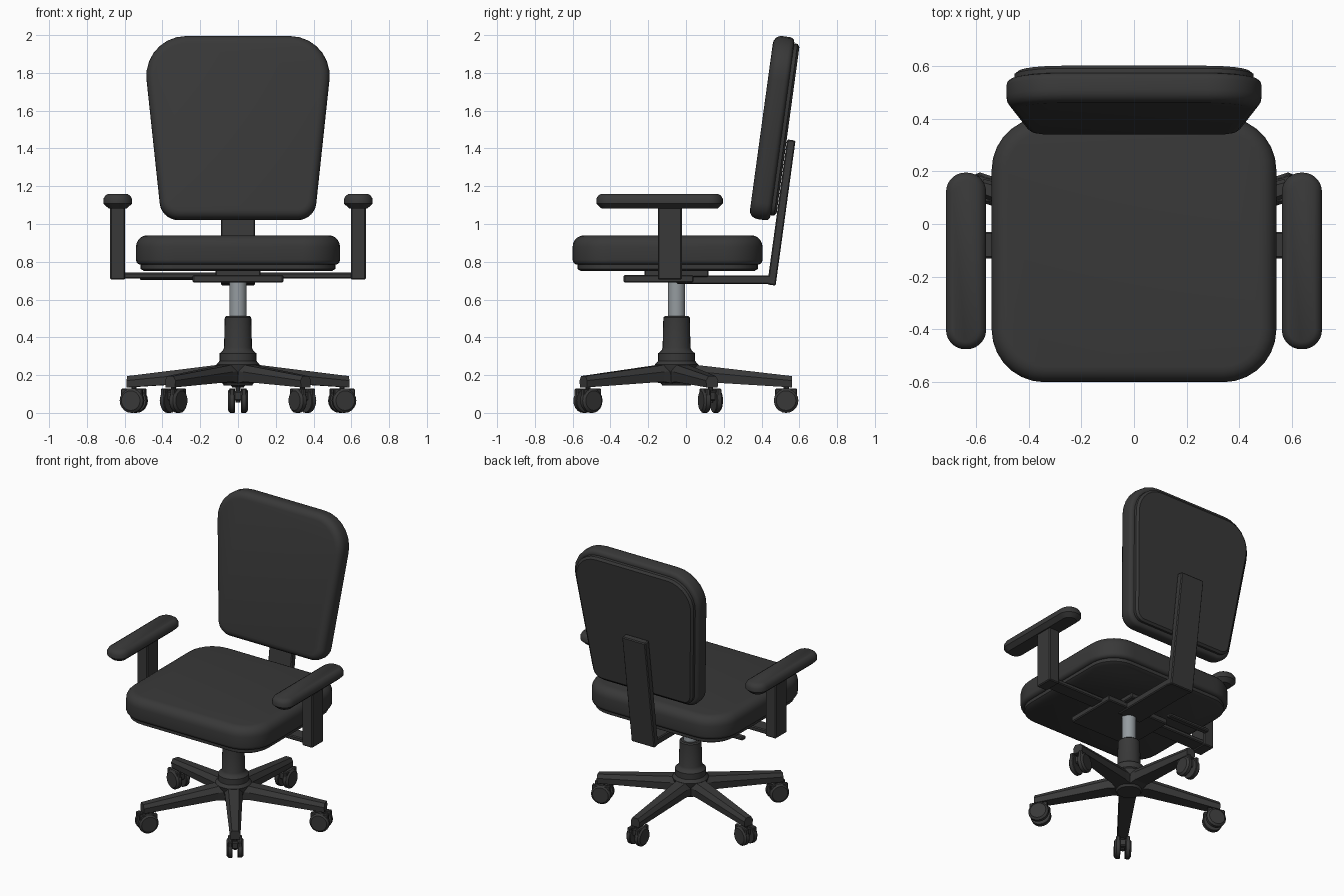
import bpy, bmesh, math
from mathutils import Matrix, Vector

if "Cube" in bpy.data.objects:
    bpy.data.objects.remove(bpy.data.objects["Cube"])


def colour(name, rgb):
    m = bpy.data.materials.new(name)
    m.diffuse_color = (*rgb, 1)
    m.use_nodes = True
    m.node_tree.nodes["Principled BSDF"].inputs["Base Color"].default_value = m.diffuse_color
    return m


BLACK = colour("charcoal", (0.04, 0.04, 0.04))
STEEL = colour("steel grey", (0.30, 0.33, 0.35))
CY = -0.05  # y of the central column


def finish(name, bm, mat=BLACK, matrix=None, smooth=True):
    bmesh.ops.recalc_face_normals(bm, faces=bm.faces)
    me = bpy.data.meshes.new(name)
    bm.to_mesh(me)
    bm.free()
    if matrix:
        me.transform(matrix)
    me.materials.append(mat)
    ob = bpy.data.objects.new(name, me)
    bpy.context.collection.objects.link(ob)
    if smooth:
        bpy.ops.object.select_all(action='DESELECT')
        ob.select_set(True)
        bpy.context.view_layer.objects.active = ob
        bpy.ops.object.shade_smooth_by_angle(angle=math.radians(35))
    return ob


def loft(name, rings, **kw):
    """Skin a list of equal-length point rings and cap both ends."""
    bm = bmesh.new()
    vs = [[bm.verts.new(p) for p in r] for r in rings]
    n = len(vs[0])
    for a, b in zip(vs, vs[1:]):
        for i in range(n):
            j = (i + 1) % n
            bm.faces.new((a[i], a[j], b[j], b[i]))
    bm.faces.new(vs[0])
    bm.faces.new(vs[-1])
    return finish(name, bm, **kw)


def outline(lo, hi, tilt, inset, h, seg=7):
    """Rounded four-corner outline; lo and hi are (centre x, centre y, radius)."""
    pts = []
    for (cx, cy, r), a0, a1 in ((hi, tilt, 90), (lo, -90, tilt)):
        arc = [math.radians(a0 + (a1 - a0) * k / seg) for k in range(seg + 1)]
        part = [(cx + (r - inset) * math.cos(a), cy + (r - inset) * math.sin(a)) for a in arc]
        pts = part + pts
    full = pts + [(-x, y) for x, y in reversed(pts)]
    return [(x, y, h) for x, y in full]


def slab(name, lo, hi, tilt, steps, **kw):
    return loft(name, [outline(lo, hi, tilt, i, h) for i, h in steps], **kw)


def box(name, x, y, z, bevel=0.006, matrix=None):
    bm = bmesh.new()
    size = Matrix.Diagonal((x[1] - x[0], y[1] - y[0], z[1] - z[0], 1))
    mid = Matrix.Translation(((x[0] + x[1]) / 2, (y[0] + y[1]) / 2, (z[0] + z[1]) / 2))
    bmesh.ops.create_cube(bm, size=1, matrix=mid @ size)
    bmesh.ops.bevel(bm, geom=bm.edges[:], offset=bevel, segments=1, affect='EDGES')
    return finish(name, bm, matrix=matrix, smooth=False)


def lathe(name, profile, n=24, **kw):
    ring = lambda r, z: [(r * math.cos(2 * math.pi * k / n), r * math.sin(2 * math.pi * k / n), z)
                         for k in range(n)]
    return loft(name, [ring(r, z) for r, z in profile], **kw)


def round_edge(r, h, sign, n=4):
    """Quarter-round (inset, height) steps ending (sign 1) or starting (-1) at h."""
    a = [math.pi / 2 * k / n for k in range(n + 1)]
    s = [(r * (1 - math.cos(t)), h - sign * r * (1 - math.sin(t))) for t in a]
    return s if sign > 0 else s[::-1]


# Seat cushion and the pan beneath it
lo, hi = (0.34, -0.4, 0.2), (0.34, 0.205, 0.2)
slab("seat_cushion", lo, hi, 0, round_edge(0.025, 0.785, -1) + round_edge(0.06, 0.94, 1, 5))
slab("seat_pan", lo, hi, 0, [(0.045, 0.75), (0.025, 0.762), (0.025, 0.79)])

# Backrest cushion and rear shell, leaning back
lean = Matrix.Rotation(math.radians(-7.8), 4, 'X')
stand = Matrix(((1, 0, 0, 0), (0, 0, 1, 0), (0, 1, 0, 0), (0, 0, 0, 1)))
back = Matrix.Translation((0, 0.333, 1.032)) @ lean @ stand
lo, hi = (0.315, 0.1, 0.1), (0.275, 0.768, 0.21)
slab("backrest_cushion", lo, hi, -6.5,
     round_edge(0.045, 0, -1) + round_edge(0.025, 0.112, 1, 3), matrix=back)
slab("backrest_shell", lo, hi, -6.5, [(0.03, 0.105), (0.03, 0.13), (0.045, 0.142)], matrix=back)

# Back support: upright strap and horizontal arm to the mechanism
strap = Matrix.Translation((0, 0.43, 0.68)) @ lean
box("back_support_upright", (-0.09, 0.09), (0, 0.045), (0, 0.775), matrix=strap)
box("back_support_arm", (-0.09, 0.09), (-0.05, 0.455), (0.682, 0.728))

# Tilt mechanism under the seat
box("mechanism_plate", (-0.24, 0.24), (-0.33, 0.04), (0.69, 0.73))
box("mechanism_block", (-0.12, 0.12), (-0.22, 0.12), (0.72, 0.76))
box("tilt_lever", (-0.52, -0.2), (0.08, 0.12), (0.703, 0.727))

# Armrests
box("armrest_crossbar", (-0.65, 0.65), (-0.13, -0.03), (0.712, 0.742))
for side, s in (("left", -1), ("right", 1)):
    cx = s * 0.637
    box(side + "_armrest_post", (cx - 0.04, cx + 0.04), (-0.148, -0.022), (0.705, 1.09))
    slab(side + "_armrest_pad", (0.003, -0.402, 0.073), (0.003, 0.122, 0.073), 0,
         [(0.028, 1.082), (0, 1.108), (0, 1.133), (0.01, 1.15), (0.026, 1.16)],
         matrix=Matrix.Translation((cx, 0, 0)))

# Column and gas lift
column = Matrix.Translation((0, CY, 0))
lathe("base_hub", [(0.075, 0.145), (0.085, 0.16), (0.115, 0.255), (0.098, 0.275), (0.098, 0.315),
                   (0.08, 0.33), (0.074, 0.345), (0.07, 0.505), (0.062, 0.512)], matrix=column)
lathe("gas_lift", [(0.045, 0.49), (0.045, 0.7)], mat=STEEL, matrix=column)

# Five-legged base with twin-wheel casters
def leg_section(r, w, z0, z1):
    zm = z0 + (z1 - z0) * 0.6
    return [(r, -w * 0.9, z0), (r, w * 0.9, z0), (r, w, zm), (r, w * 0.6, z1),
            (r, -w * 0.6, z1), (r, -w, zm)]


for i in range(5):
    turn = column @ Matrix.Rotation(math.radians(90 + 72 * i), 4, 'Z')
    loft(f"base_leg_{i + 1}", [leg_section(0.02, 0.062, 0.15, 0.272),
                               leg_section(0.12, 0.056, 0.165, 0.252),
                               leg_section(0.61, 0.034, 0.135, 0.195)],
         matrix=turn, smooth=False)
    caster = turn @ Matrix.Translation((0.58, 0, 0.065))
    lathe(f"caster_pin_{i + 1}", [(0.014, -0.01), (0.014, 0.08)], n=10, matrix=caster)
    box(f"caster_bridge_{i + 1}", (-0.045, 0.03), (-0.025, 0.025), (0.0, 0.05), matrix=caster)
    for s in (-1, 1):
        wheel = caster @ Matrix.Rotation(math.radians(-90 * s), 4, 'X')
        lathe(f"caster_wheel_{i + 1}_{'a' if s < 0 else 'b'}",
              [(0.062, 0.016), (0.065, 0.02), (0.065, 0.042), (0.052, 0.053)], n=20, matrix=wheel)
        # squared hood over the wheel
        box(f"caster_hood_{i + 1}_{'a' if s < 0 else 'b'}", (-0.058, 0.058),
            (s * 0.031 - 0.013, s * 0.031 + 0.013), (0.0, 0.064), bevel=0.005, matrix=caster)
